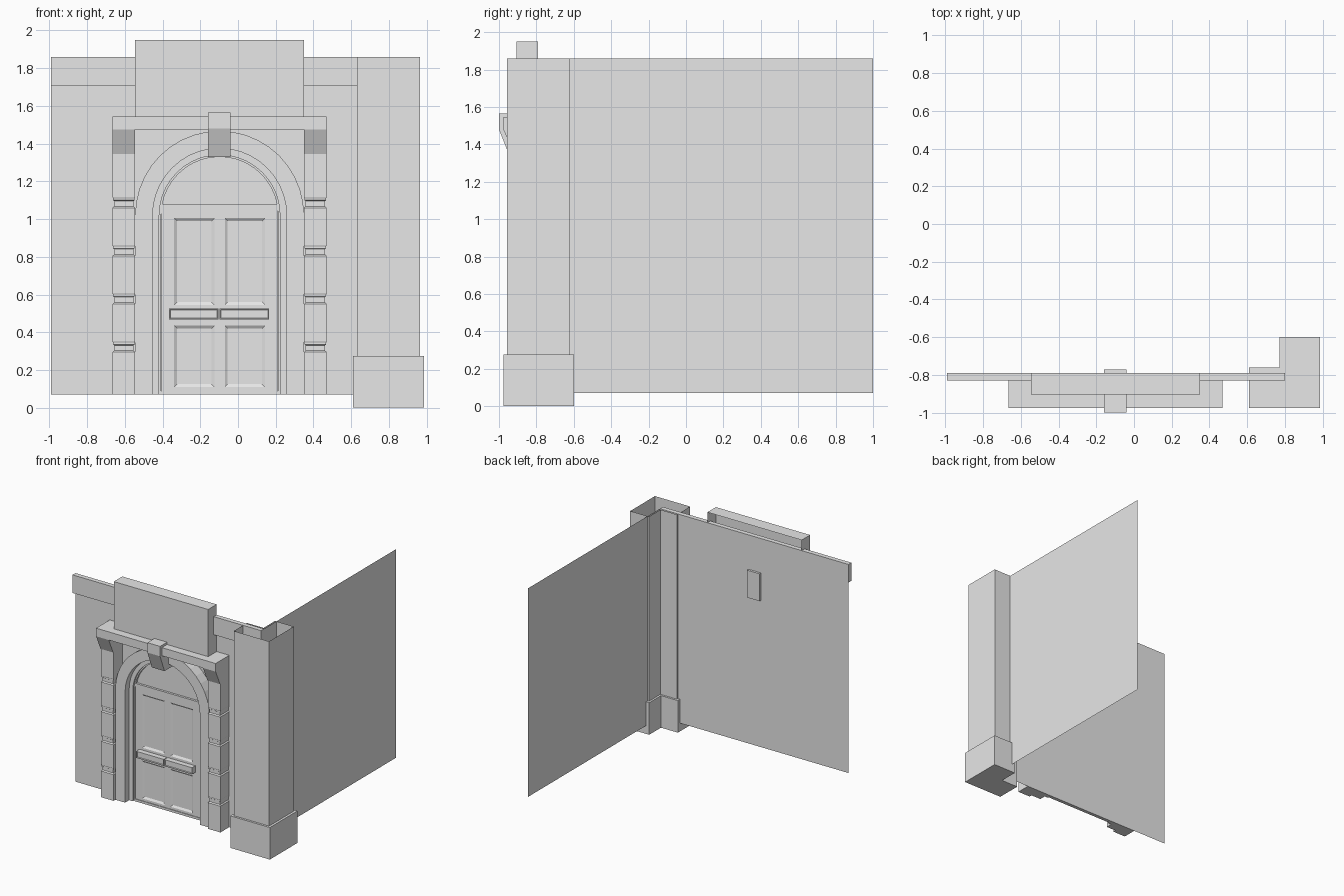
import bpy, bmesh, math

cube = bpy.data.objects.get("Cube")
if cube:
    bpy.data.objects.remove(cube, do_unlink=True)

stone = bpy.data.materials.new("plain_grey")
stone.use_nodes = True
stone.diffuse_color = (0.8, 0.8, 0.8, 1)
stone.node_tree.nodes["Principled BSDF"].inputs["Base Color"].default_value = (0.8, 0.8, 0.8, 1)

MID = -0.0975     # centre line of the doorway
WALL = -0.79      # plane of the front wall
FLOOR, TOP = 0.07, 1.86
SPRING = 1.02     # height where the arch starts


def finish(name, bm, recalc=True):
    if recalc:
        bmesh.ops.recalc_face_normals(bm, faces=bm.faces[:])
    mesh = bpy.data.meshes.new(name)
    bm.to_mesh(mesh)
    bm.free()
    mesh.materials.append(stone)
    obj = bpy.data.objects.new(name, mesh)
    bpy.context.collection.objects.link(obj)
    return obj


def skin(bm, loops, closed=True):
    """Join successive point loops with quads."""
    rings = [[bm.verts.new(p) for p in loop] for loop in loops]
    n = len(rings[0])
    for a, b in zip(rings, rings[1:]):
        for i in range(n if closed else n - 1):
            j = (i + 1) % n
            bm.faces.new((a[i], a[j], b[j], b[i]))
    return rings


def prism(name, outline, place, start, end, caps=(True, True)):
    """Extrude a 2D outline; place(u, v, w) maps it to space."""
    bm = bmesh.new()
    rings = skin(bm, [[place(u, v, w) for u, v in outline] for w in (start, end)])
    for ring, wanted in zip(rings, caps):
        if wanted:
            bm.faces.new(ring)
    return finish(name, bm)


def upright(u, v, w):
    return (u, v, w)


def sideways(u, v, w):
    return (w, u, v)


def box(name, x0, x1, y0, y1, z0, z1, caps=(True, True)):
    return prism(name, [(x0, y0), (x1, y0), (x1, y1), (x0, y1)], upright, z0, z1, caps)


def sheet(name, corners):
    bm = bmesh.new()
    bm.faces.new([bm.verts.new(c) for c in corners])
    return finish(name, bm, False)


def arch_path(radius, y, segments=20):
    """Left jamb foot, round head, right jamb foot."""
    pts = [(MID - radius, y, FLOOR)]
    for i in range(segments + 1):
        a = math.pi * (1 - i / segments)
        pts.append((MID + radius * math.cos(a), y, SPRING + radius * math.sin(a)))
    return pts + [(MID + radius, y, FLOOR)]


# Walls and the band along the top
sheet("front_wall", [(-0.99, WALL, FLOOR), (0.8, WALL, FLOOR), (0.8, WALL, TOP), (-0.99, WALL, TOP)])
sheet("side_wall", [(0.8, WALL, FLOOR), (0.8, 1, FLOOR), (0.8, 1, TOP), (0.8, WALL, TOP)])
box("wall_band", -0.99, 0.8, -0.83, WALL, 1.705, TOP)

# Corner pier: L-shaped plinth and an open-topped shaft


def corner(x0, x1, y0, y1, nx, ny):
    return [(x0, y0), (x1, y0), (x1, y1), (nx, y1), (nx, ny), (x0, ny)]


prism("pier_plinth", corner(0.61, 0.985, -0.975, -0.6, 0.77, -0.76), upright, 0, 0.275)
prism("pier_shaft", corner(0.63, 0.965, -0.957, -0.622, 0.787, -0.777), upright,
      0.275, TOP, (False, False))

# Parapet block, hollow at the back
bm = bmesh.new()
rings = skin(bm, [[(x, y, z) for x, y in ((-0.545, WALL), (-0.545, -0.905), (0.35, -0.905), (0.35, WALL))]
                  for z in (1.545, 1.95)], closed=False)
bm.faces.new(rings[1])
finish("parapet_block", bm)

# Lintel and keystone
box("lintel", -0.665, 0.47, -0.975, WALL, 1.475, 1.545)
prism("keystone", [(-0.77, 1.33), (-0.94, 1.33), (-1, 1.48), (-1, 1.565), (-0.77, 1.565)],
      sideways, -0.16, -0.04)

# Banded columns with brackets on top, one each side
levels = [(FLOOR, 0)]
for z in (0.295, 0.55, 0.805, 1.06):
    levels += [(z, 0), (z + 0.008, 0.009), (z + 0.036, 0.009), (z + 0.04, 0.003),
               (z + 0.05, 0.003), (z + 0.055, 0)]
levels.append((1.345, 0))
for side, x0 in (("right", -0.665), ("left", 0.35)):
    x1 = x0 + 0.12
    bm = bmesh.new()
    rings = skin(bm, [[(x0 + d, WALL, z), (x0 + d, -0.91 + d, z), (x1 - d, -0.91 + d, z), (x1 - d, WALL, z)]
                      for z, d in levels])
    bm.faces.new(rings[0])
    bm.faces.new(rings[-1])
    finish(side + "_column", bm)
    prism(side + "_bracket", [(WALL, 1.345), (-0.915, 1.345), (-0.975, 1.475), (WALL, 1.475)],
          sideways, x0, x1)

# Stepped arch surround, from outer edge in to the reveal
steps = [(0.4475, WALL), (0.4475, -0.885), (0.355, -0.885), (0.355, -0.83),
         (0.32, -0.83), (0.32, -0.815), (0.31, -0.815), (0.31, WALL)]
bm = bmesh.new()
paths = [arch_path(r, y) for r, y in steps]
rings = skin(bm, paths, closed=False)
for end in (0, -1):
    bm.faces.new([ring[end] for ring in rings])
finish("arch_surround", bm)

# Panel filling the arch head
bm = bmesh.new()
bm.faces.new([bm.verts.new(p) for p in reversed(arch_path(0.315, -0.796))])
finish("arch_panel", bm, False)

# Door with four sunk panels
xs = [-0.405, -0.338, -0.125, -0.07, 0.143, 0.21]
zs = [0.09, 0.11, 0.435, 0.545, 1.005, 1.08]
bm = bmesh.new()
grid = [[bm.verts.new((x, -0.815, z)) for x in xs] for z in zs]
panels = []
for r in range(5):
    for c in range(5):
        f = bm.faces.new((grid[r][c], grid[r][c + 1], grid[r + 1][c + 1], grid[r + 1][c]))
        if r % 2 and c % 2:
            panels.append(f)
edge = [e for e in bm.edges if e.is_boundary]
back = bmesh.ops.extrude_edge_only(bm, edges=edge)["geom"]
for v in back:
    if isinstance(v, bmesh.types.BMVert):
        v.co.y = WALL
bm.normal_update()
bmesh.ops.inset_individual(bm, faces=panels, thickness=0.022, depth=-0.01)
finish("door", bm)
box("door_sill", -0.41, 0.215, -0.82, WALL, FLOOR, 0.09)

# Push bars with a rimmed front
for side, x0, x1 in (("right", -0.365, -0.103), ("left", -0.097, 0.165)):
    bar = box(side + "_push_bar", x0, x1, -0.86, -0.81, 0.468, 0.525)
    bm = bmesh.new()
    bm.from_mesh(bar.data)
    front = [f for f in bm.faces if f.normal.y < -0.9]
    bmesh.ops.inset_individual(bm, faces=front, thickness=0.006)
    bmesh.ops.inset_individual(bm, faces=front, thickness=0.004, depth=-0.008)
    bm.to_mesh(bar.data)
    bm.free()
